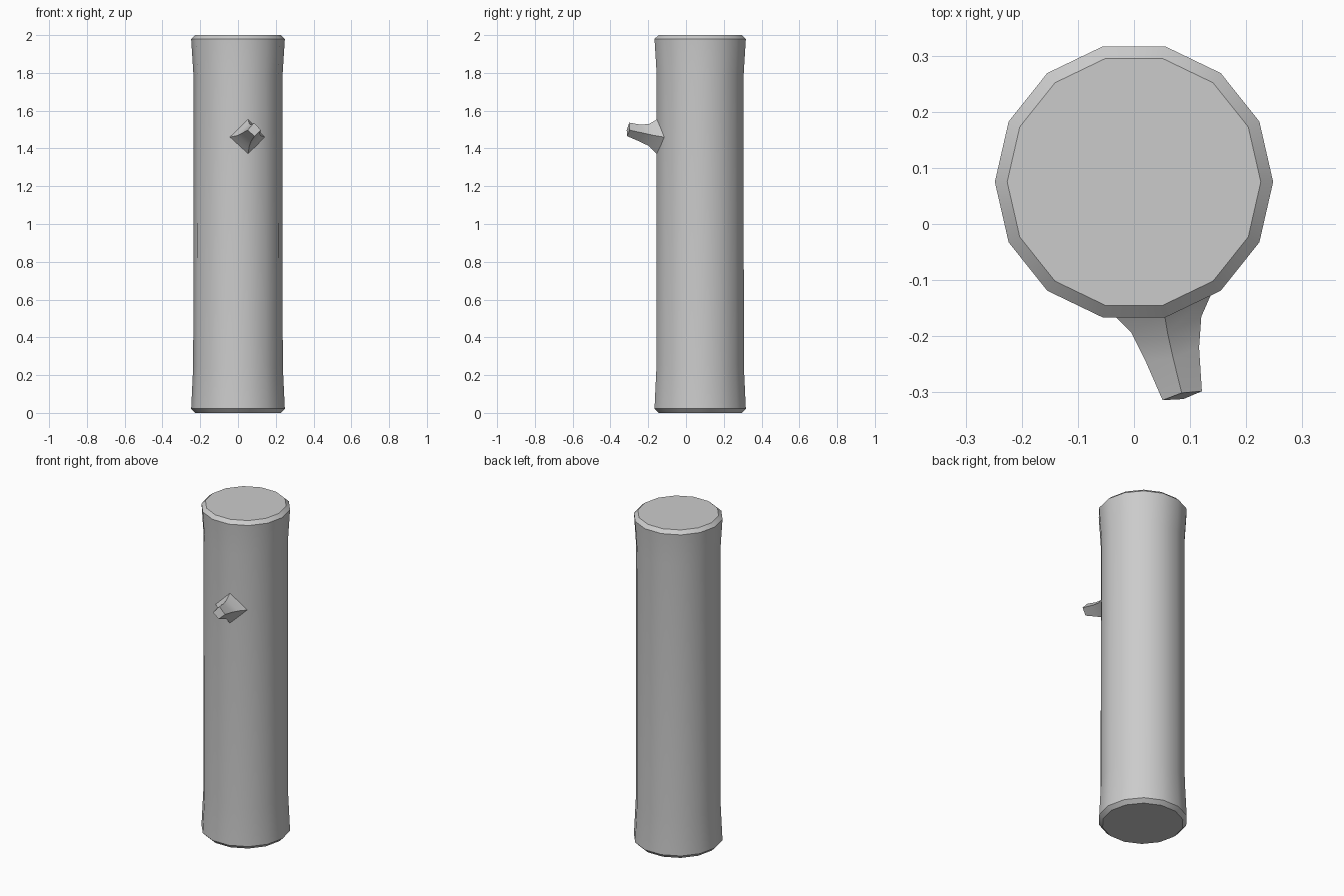
import bpy, bmesh, math

if "Cube" in bpy.data.objects:
    bpy.data.objects.remove(bpy.data.objects["Cube"])

SIDES = 14
CY = 0.075


def loft(name, rings, cap_start=True):
    bm = bmesh.new()
    loops = [[bm.verts.new(p) for p in ring] for ring in rings]
    n = len(loops[0])
    for a, b in zip(loops, loops[1:]):
        for i in range(n):
            j = (i + 1) % n
            bm.faces.new((a[i], a[j], b[j], b[i]))
    bm.faces.new(loops[-1])
    if cap_start:
        bm.faces.new(loops[0][::-1])
    bmesh.ops.recalc_face_normals(bm, faces=bm.faces)
    mesh = bpy.data.meshes.new(name)
    bm.to_mesh(mesh)
    bm.free()
    obj = bpy.data.objects.new(name, mesh)
    bpy.context.collection.objects.link(obj)
    bpy.ops.object.select_all(action='DESELECT')
    obj.select_set(True)
    bpy.context.view_layer.objects.active = obj
    bpy.ops.object.shade_smooth_by_angle(angle=math.radians(35))
    return obj


def circle(r, z):
    return [(r * math.cos(2 * math.pi * i / SIDES),
             CY + r * math.sin(2 * math.pi * i / SIDES), z) for i in range(SIDES)]


# Log: slightly flared, chamfered ends
profile = [(0.226, 0), (0.248, 0.022), (0.237, 0.25),
           (0.236, 1.79), (0.248, 1.98), (0.226, 2.0)]
loft("log_trunk", [circle(r, z) for r, z in profile])

# Branch stub: four-sided rings (left, bottom, right, top), root open inside the log
branch = [
    [(-0.045, -0.153, 1.46), (0.053, -0.153, 1.37), (0.142, -0.115, 1.46), (0.053, -0.153, 1.555)],
    [(-0.005, -0.193, 1.468), (0.06, -0.197, 1.413), (0.12, -0.165, 1.468), (0.06, -0.195, 1.53)],
    [(0.02, -0.243, 1.48), (0.07, -0.248, 1.438), (0.116, -0.22, 1.48), (0.07, -0.24, 1.526)],
    [(0.051, -0.314, 1.497), (0.088, -0.312, 1.465), (0.121, -0.298, 1.497), (0.085, -0.301, 1.537)],
]
loft("branch_stub", branch, cap_start=False)
